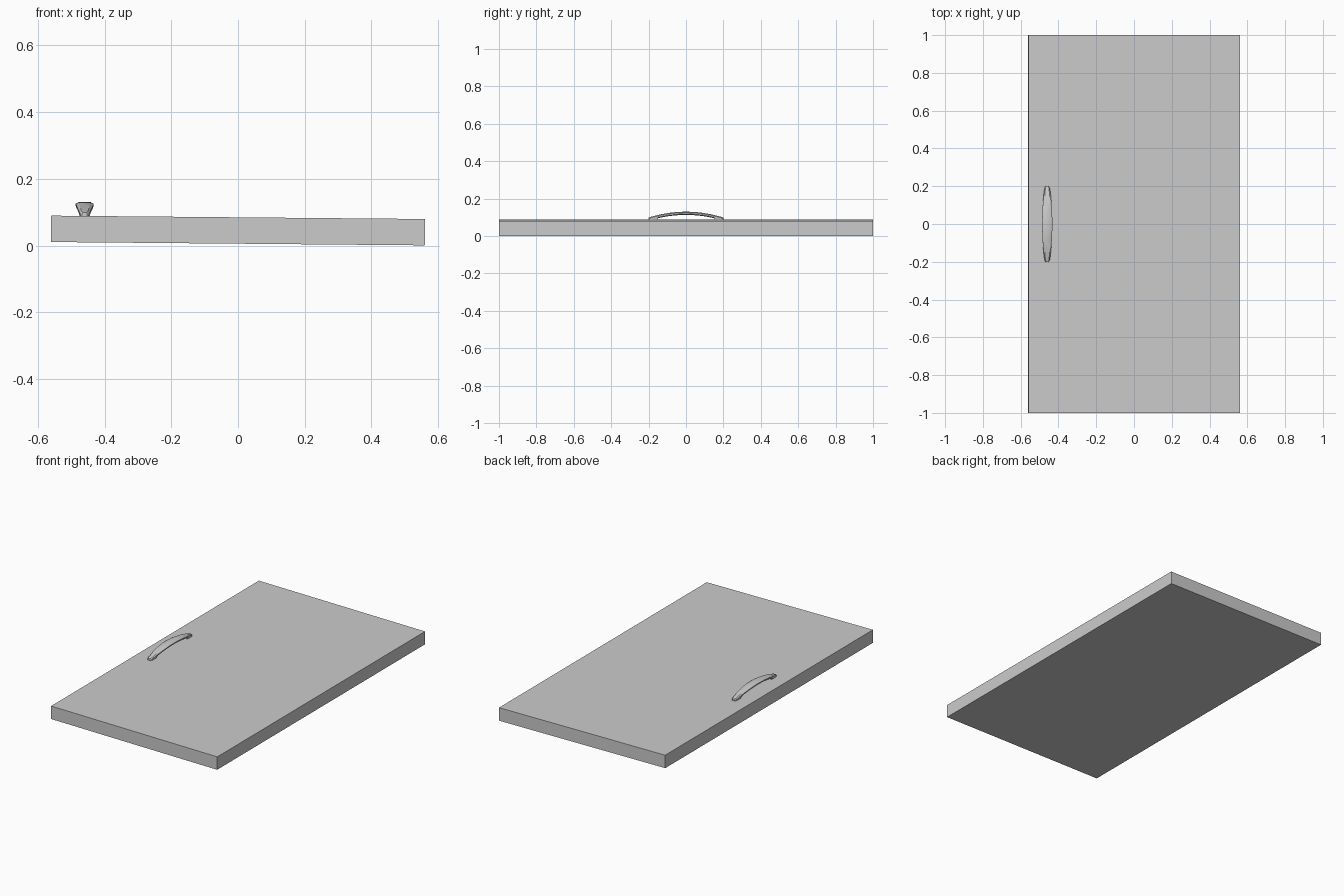
import bpy, bmesh, math

if "Cube" in bpy.data.objects:
    bpy.data.objects.remove(bpy.data.objects["Cube"])

TILT = math.atan(0.01 / 1.12)   # door leaf leans very slightly


def add_object(name, bm):
    bmesh.ops.recalc_face_normals(bm, faces=bm.faces)
    mesh = bpy.data.meshes.new(name)
    bm.to_mesh(mesh)
    bm.free()
    obj = bpy.data.objects.new(name, mesh)
    bpy.context.collection.objects.link(obj)
    obj.location.z = 0.045
    obj.rotation_euler.y = TILT
    return obj


# Door panel
bm = bmesh.new()
bmesh.ops.create_cube(bm, size=1)
bmesh.ops.scale(bm, vec=(1.12, 2.0, 0.079), verts=bm.verts)
add_object("door_panel", bm)

# Bowed handle: chamfered sections lofted along y, feet included
HALF, FOOT, BASE = 0.2, 0.15, 0.038


def section(bm, y, foot):
    t = abs(y) / HALF
    w = 0.013 + 0.014 * (1 - t * t)
    if t > 0.97:
        w *= 0.9 if t < 0.995 else 0.6
    top = BASE + 0.012 + 0.031 * (1 - t * t)
    low = BASE if foot else top - 0.017
    c = 0.005
    wb = min(w, 0.014) if foot else w * 0.75
    pts = [(-wb, low), (wb, low), (w, top - 0.012), (w, top - c),
           (w * 0.65, top), (-w * 0.65, top), (-w, top - c), (-w, top - 0.012)]
    return [bm.verts.new((-0.46 + x, y, z)) for x, z in pts]


bm = bmesh.new()
foot_ys = [0.2, 0.196, 0.185, 0.168, FOOT]
stations = [(-y, True) for y in foot_ys]
stations += [(-FOOT + 2 * FOOT * i / 16 + (0.001 if i == 0 else -0.001 if i == 16 else 0), False)
             for i in range(17)]
stations += [(y, True) for y in reversed(foot_ys)]
rings = [section(bm, y, f) for y, f in stations]
for a, b in zip(rings, rings[1:]):
    for i in range(8):
        j = (i + 1) % 8
        bm.faces.new((a[i], a[j], b[j], b[i]))
bm.faces.new(rings[0])
bm.faces.new(rings[-1])
handle = add_object("handle", bm)

# Smooth the bar while keeping its chamfer edges crisp
bpy.context.view_layer.objects.active = handle
handle.select_set(True)
bpy.ops.object.shade_smooth_by_angle(angle=math.radians(30))
